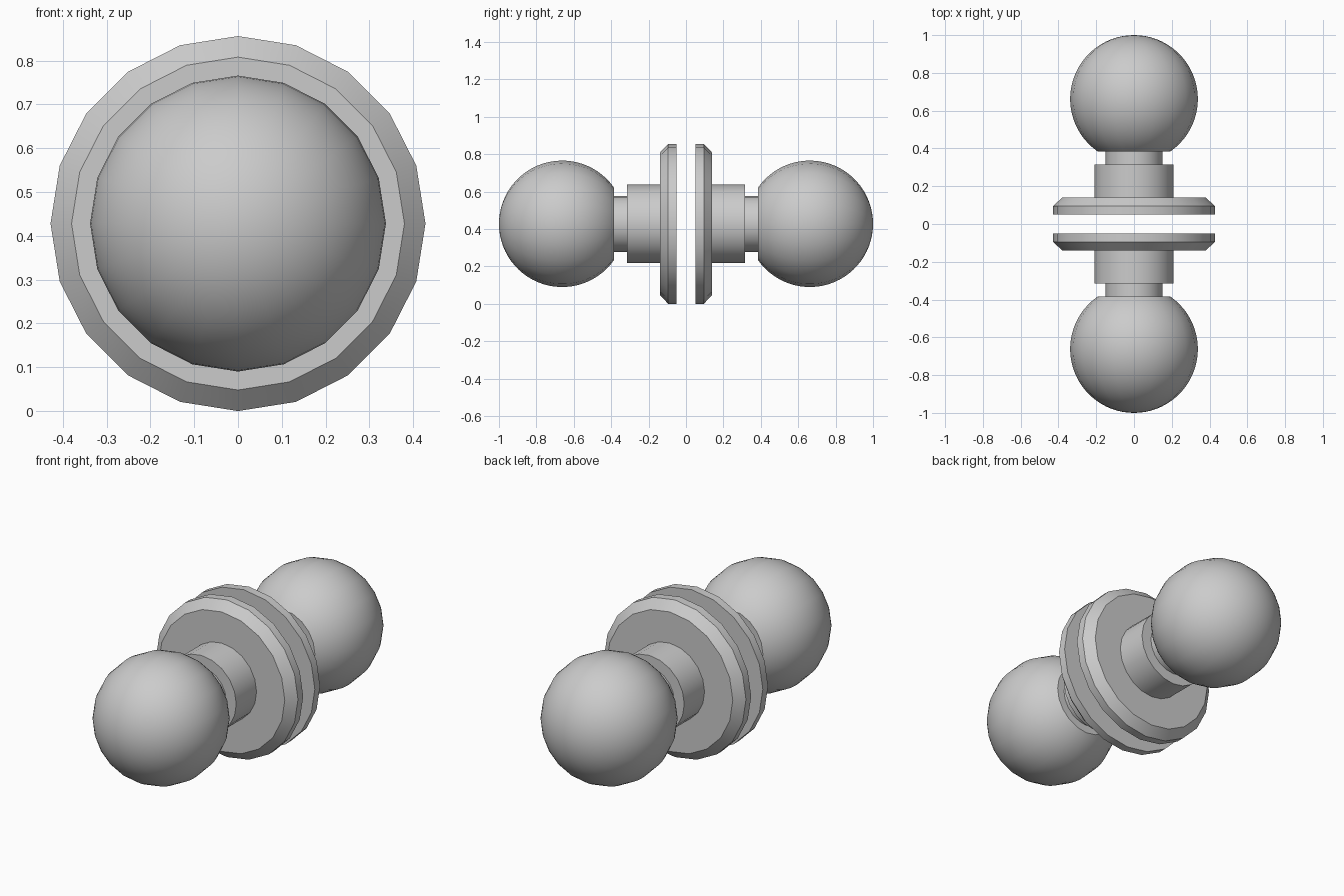
import bpy, bmesh, math

if "Cube" in bpy.data.objects:
    bpy.data.objects.remove(bpy.data.objects["Cube"])

SIDES = 20
AXIS_Z = 0.428


def lathe(name, profile, side):
    """Revolve (radius, distance) points around the y axis; side is -1 front, +1 back."""
    bm = bmesh.new()
    rings = []
    for r, d in profile:
        if r < 1e-5:
            rings.append([bm.verts.new((0, side * d, AXIS_Z))])
        else:
            rings.append([bm.verts.new((r * math.sin(2 * math.pi * i / SIDES), side * d,
                                        AXIS_Z + r * math.cos(2 * math.pi * i / SIDES)))
                          for i in range(SIDES)])
    for a, b in zip(rings, rings[1:]):
        for i in range(SIDES):
            j = (i + 1) % SIDES
            if len(b) == 1:
                bm.faces.new((a[i], a[j], b[0]))
            else:
                bm.faces.new((a[i], a[j], b[j], b[i]))
    # flat cap on each open end
    for ring in (rings[0], rings[-1]):
        if len(ring) > 1:
            bm.faces.new(ring)
    bmesh.ops.recalc_face_normals(bm, faces=bm.faces)
    mesh = bpy.data.meshes.new(name)
    bm.to_mesh(mesh)
    bm.free()
    obj = bpy.data.objects.new(name, mesh)
    bpy.context.collection.objects.link(obj)
    bpy.ops.object.select_all(action='DESELECT')
    obj.select_set(True)
    bpy.context.view_layer.objects.active = obj
    bpy.ops.object.shade_smooth_by_angle(angle=math.radians(30))
    return obj


# wall plate with chamfered rim, stepping up to the collar
plate = [(0.428, 0.05), (0.428, 0.095), (0.38, 0.14), (0.21, 0.14), (0.21, 0.315), (0.15, 0.315)]

# neck, then a ball truncated where the neck enters
R, CENTRE, RINGS = 0.338, 0.662, 28
start = math.radians(145)
knob = [(0.15, 0.315), (0.15, 0.386)]
for k in range(RINGS + 1):
    t = start * (1 - k / RINGS)
    knob.append((R * math.sin(t), CENTRE + R * math.cos(t)))

for label, side in (("front", -1), ("back", 1)):
    lathe(label + "_plate_and_collar", plate, side)
    lathe(label + "_knob", knob, side)
